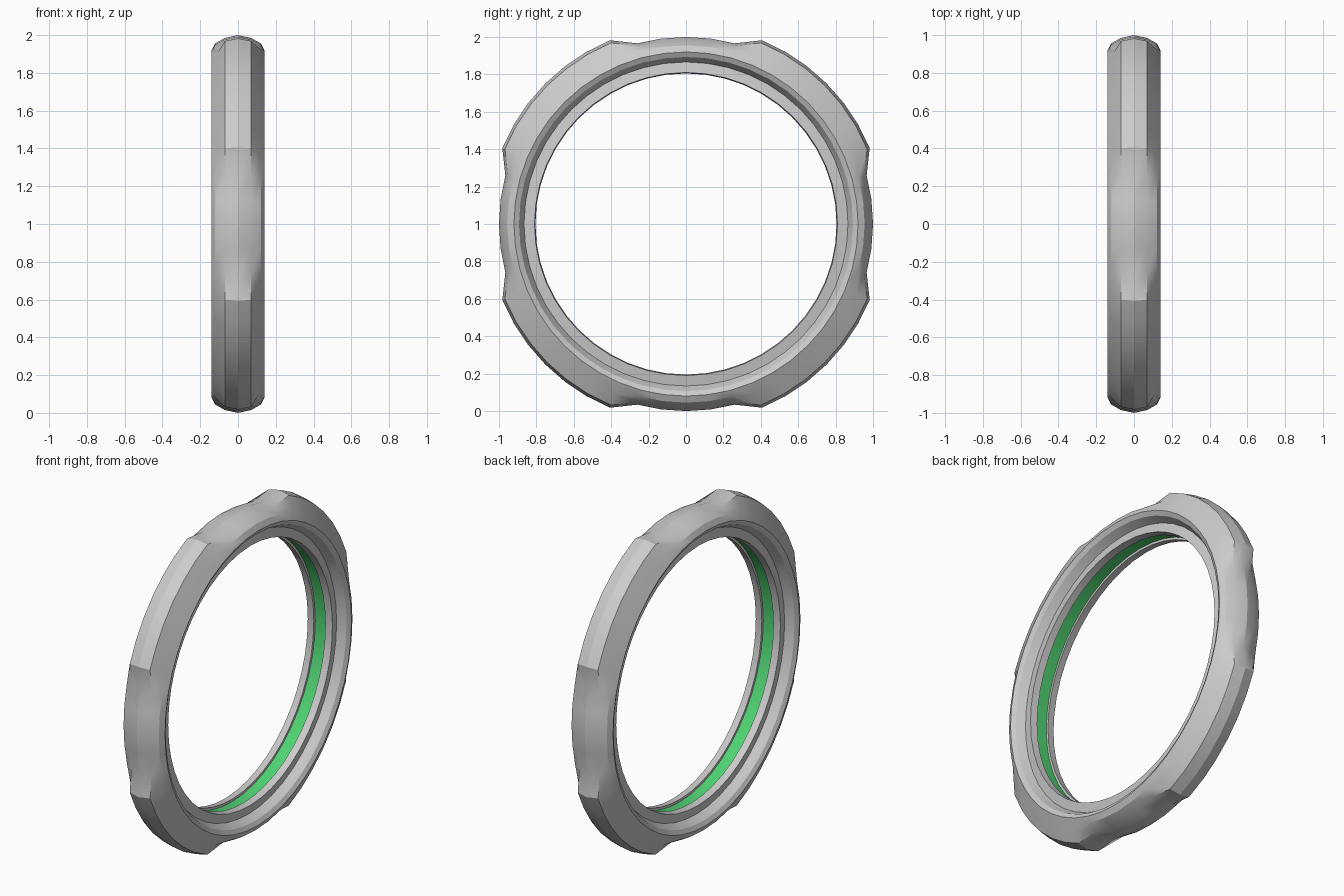
import bpy, math

if "Cube" in bpy.data.objects:
    bpy.data.objects.remove(bpy.data.objects["Cube"])

SEGMENTS = 48          # 7.5 degree steps around the x axis


def loft_ring(name, profile_at):
    """Sweep an open (x, radius) profile around the x axis; it may vary with the step."""
    verts, faces = [], []
    n = len(profile_at(0))
    for i in range(SEGMENTS):
        a = 2 * math.pi * i / SEGMENTS
        verts += [(x, r * math.sin(a), 1 + r * math.cos(a)) for x, r in profile_at(i)]
        k = (i + 1) % SEGMENTS
        for j in range(n - 1):
            faces.append((i * n + j, i * n + j + 1, k * n + j + 1, k * n + j))
    mesh = bpy.data.meshes.new(name)
    mesh.from_pydata(verts, [], faces)
    obj = bpy.data.objects.new(name, mesh)
    bpy.context.collection.objects.link(obj)
    bpy.ops.object.select_all(action='DESELECT')
    obj.select_set(True)
    bpy.context.view_layer.objects.active = obj
    bpy.ops.object.shade_smooth_by_angle(angle=math.radians(24))
    return obj


# Half profiles: stepped inner lip, rounded outer skin, raised corner block
inner = [(.04, .82), (.04, .805), (.085, .81), (.075, .866), (.125, .893), (.14, .92)]
rounded = [(.122, .955), (.07, .985), (0, 1.0)]
block = [(.105, .985), (.07, 1.048), (0, 1.063)]


def body_profile(i):
    q = i % 12                      # four repeats; the block spans 22.5 to 67.5 degrees
    half = inner + (block if 3 <= q <= 9 else rounded)
    return [(-x, r) for x, r in half] + half[-2::-1]


# Ring body with four corner blocks
loft_ring("ring_body", body_profile)

# Green band in the groove between the lips
band = loft_ring("inner_band", lambda i: [(.04, .82), (-.04, .82)])
green = bpy.data.materials.new("green")
green.diffuse_color = (0.08, 0.65, 0.17, 1)
green.use_nodes = True
green.node_tree.nodes["Principled BSDF"].inputs["Base Color"].default_value = green.diffuse_color
band.data.materials.append(green)
